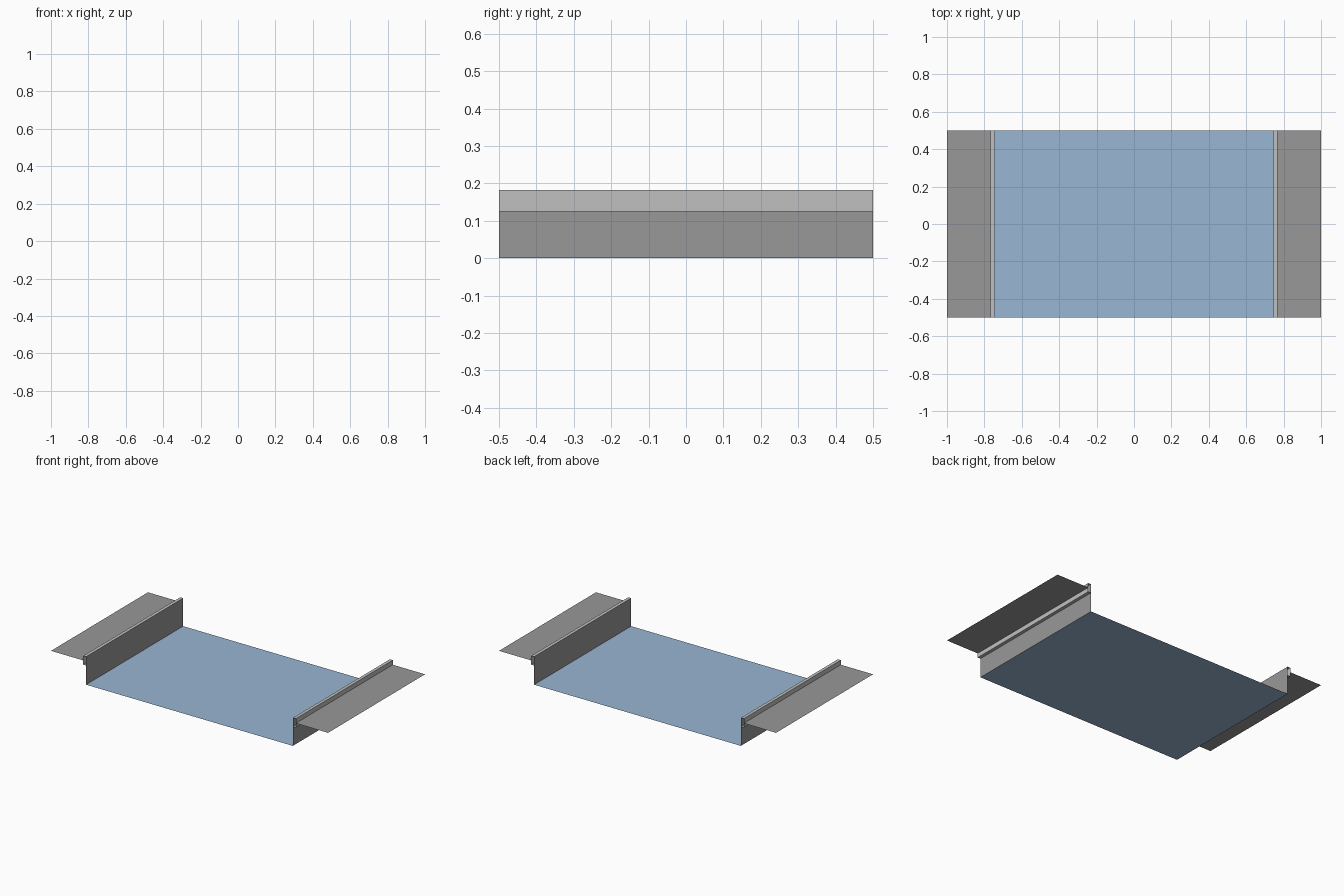
import bpy

if "Cube" in bpy.data.objects:
    bpy.data.objects.remove(bpy.data.objects["Cube"])


def material(name, srgb):
    m = bpy.data.materials.new(name)
    lin = [((c / 255 + 0.055) / 1.055) ** 2.4 for c in srgb]
    m.diffuse_color = (*lin, 1)
    m.use_nodes = True
    m.node_tree.nodes["Principled BSDF"].inputs["Base Color"].default_value = m.diffuse_color
    return m


water_blue = material("water_blue", (152, 182, 211))
concrete_grey = material("concrete_grey", (152, 152, 152))
curb_grey = material("curb_light_grey", (192, 192, 192))


def sweep(name, profile, mat):
    """Open sheet: an x-z profile swept along y, without end caps."""
    verts = [(x, y, z) for x, z in profile for y in (-0.5, 0.5)]
    faces = [(2 * i, 2 * i + 1, 2 * i + 3, 2 * i + 2) for i in range(len(profile) - 1)]
    me = bpy.data.meshes.new(name)
    me.from_pydata(verts, [], faces)
    me.materials.append(mat)
    ob = bpy.data.objects.new(name, me)
    bpy.context.collection.objects.link(ob)
    return ob


INNER, OUTER, EDGE = 0.746, 0.767, 1.0
GROUND, TOP, CURB_BOTTOM = 0.153, 0.183, 0.125

# Water surface in the channel
sweep("water", [(INNER, 0), (-INNER, 0)], water_blue)

for side, s in (("left", -1), ("right", 1)):
    # Channel wall
    sweep(side + "_wall", [(s * INNER, 0), (s * INNER, TOP)], concrete_grey)
    # Curb cap wrapped over the wall's outer side
    sweep(side + "_curb", [(s * INNER, TOP), (s * OUTER, TOP),
                           (s * OUTER, CURB_BOTTOM), (s * INNER, CURB_BOTTOM)], curb_grey)
    # Bank pavement beside the curb
    sweep(side + "_bank", [(s * OUTER, GROUND), (s * EDGE, GROUND)], concrete_grey)
